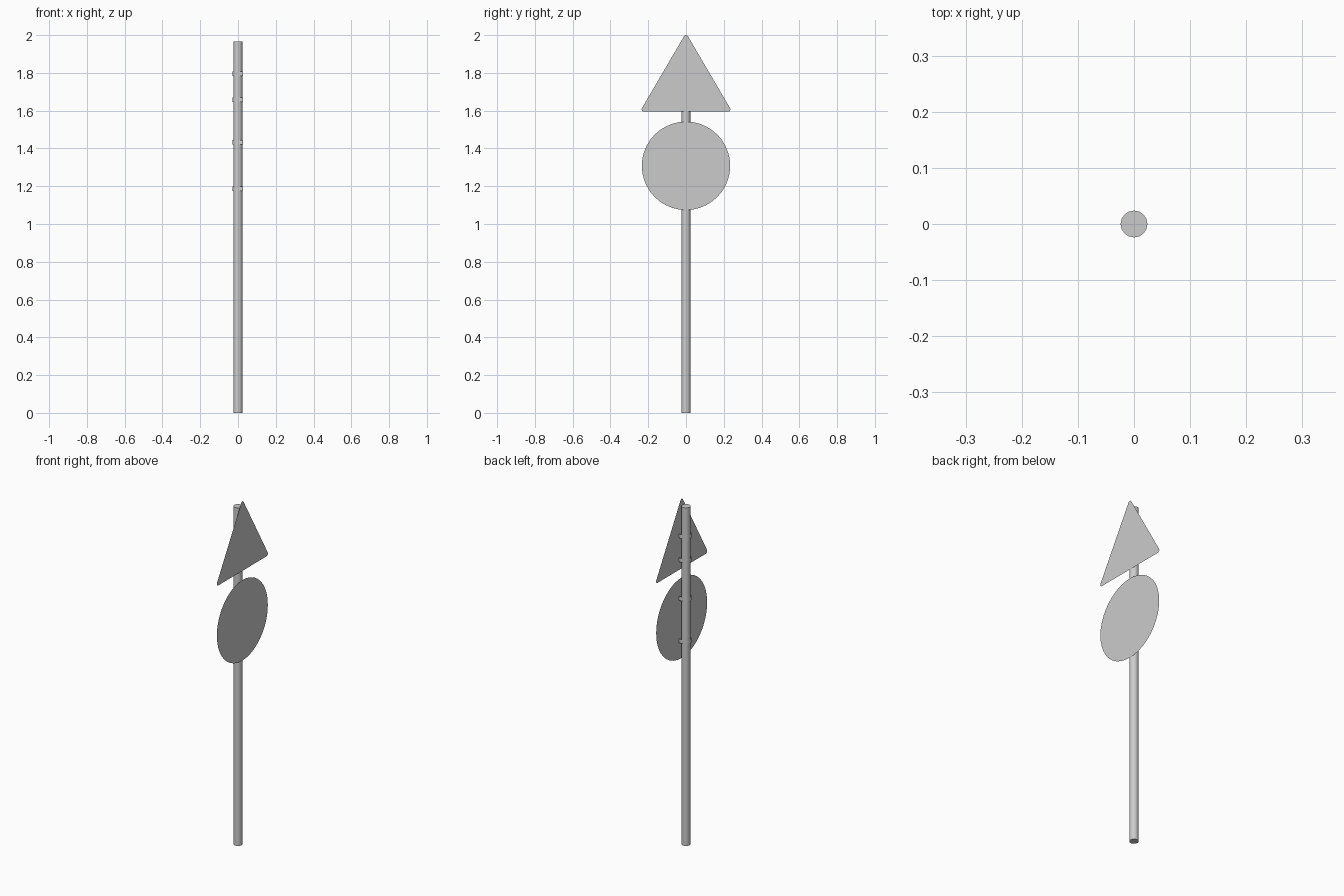
import bpy, bmesh
from math import sin, cos, pi, radians

if "Cube" in bpy.data.objects:
    bpy.data.objects.remove(bpy.data.objects["Cube"])

SIGN_X = 0.028


def make_object(name, bm, smooth=False):
    mesh = bpy.data.meshes.new(name)
    bm.to_mesh(mesh)
    bm.free()
    ob = bpy.data.objects.new(name, mesh)
    bpy.context.collection.objects.link(ob)
    if smooth:
        bpy.ops.object.select_all(action='DESELECT')
        ob.select_set(True)
        bpy.context.view_layer.objects.active = ob
        bpy.ops.object.shade_smooth_by_angle(angle=radians(40))
    return ob


def sign_plate(name, outline):
    # single sheet facing +x, outline given as (y, z) counter-clockwise
    bm = bmesh.new()
    bm.faces.new([bm.verts.new((SIGN_X, y, z)) for y, z in outline])
    return make_object(name, bm)


def clamp(name, z, height=0.024):
    # thin strap: ear, U-bend around the back of the pole, ear
    r, ear_x = 0.0285, 0.0255
    path = [(ear_x, 0.096), (ear_x, r)]
    path += [(-r * sin(pi * i / 10), r * cos(pi * i / 10)) for i in range(11)]
    path += [(ear_x, -r), (ear_x, -0.096)]
    bm = bmesh.new()
    low = [bm.verts.new((x, y, z - height / 2)) for x, y in path]
    high = [bm.verts.new((x, y, z + height / 2)) for x, y in path]
    for i in range(len(path) - 1):
        bm.faces.new((low[i + 1], low[i], high[i], high[i + 1]))
    return make_object(name, bm, smooth=True)


# pole
bm = bmesh.new()
bmesh.ops.create_cone(bm, cap_ends=True, segments=16, radius1=0.024,
                      radius2=0.024, depth=1.965)
bmesh.ops.translate(bm, verts=bm.verts, vec=(0, 0, 1.965 / 2))
make_object("pole", bm, smooth=True)

# round sign
sign_plate("round_sign", [(0.234 * cos(2 * pi * i / 40), 1.308 + 0.234 * sin(2 * pi * i / 40))
                          for i in range(40)])

# triangular sign with rounded corners
cr, half, base, top = 0.012, 0.223, 1.595, 2.0
outline = []
for cy, cz, start in ((half, base + cr, -90), (0, top - cr, 30), (-half, base + cr, 150)):
    for i in range(6):
        a = radians(start + 120 * i / 5)
        outline.append((cy + cr * cos(a), cz + cr * sin(a)))
sign_plate("triangle_sign", outline)

# two clamps behind each sign
for i, z in enumerate((1.186, 1.433, 1.657, 1.795)):
    clamp(f"clamp_{i + 1}", z)
